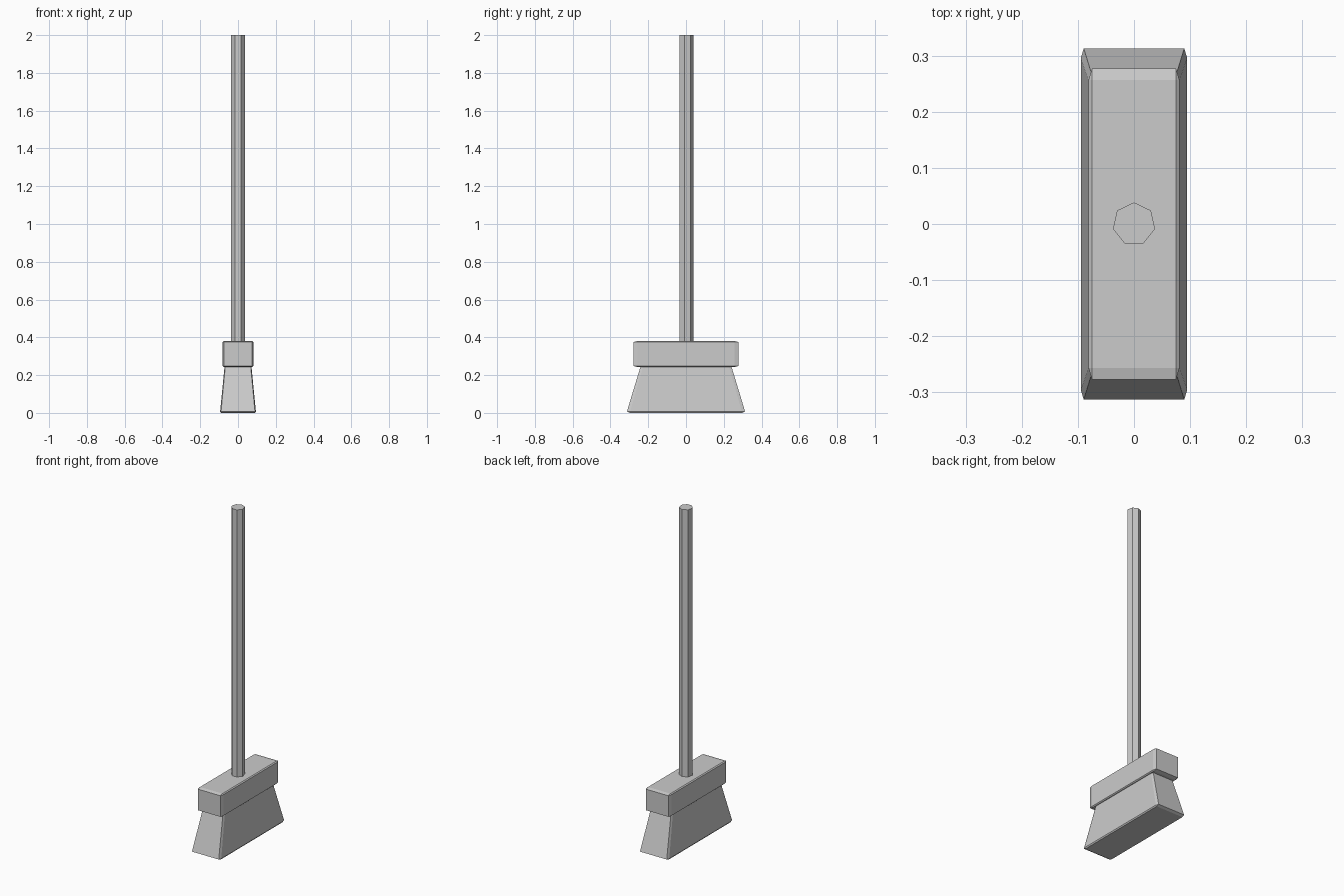
import bpy, bmesh

if "Cube" in bpy.data.objects:
    bpy.data.objects.remove(bpy.data.objects["Cube"])


def finish(bm, name):
    bmesh.ops.recalc_face_normals(bm, faces=bm.faces)
    mesh = bpy.data.meshes.new(name)
    bm.to_mesh(mesh)
    bm.free()
    obj = bpy.data.objects.new(name, mesh)
    bpy.context.collection.objects.link(obj)
    return obj


def chamfered_box(name, hx, hy, z0, z1, bevel, top=(1.0, 1.0)):
    """Chamfer a 2-unit cube, then stretch it and taper its top."""
    bm = bmesh.new()
    bmesh.ops.create_cube(bm, size=2)
    bmesh.ops.bevel(bm, geom=bm.edges[:], offset=bevel, segments=1,
                    profile=0.5, affect='EDGES')
    for v in bm.verts:
        t = (v.co.z + 1) / 2
        v.co.x *= hx * (1 + (top[0] - 1) * t)
        v.co.y *= hy * (1 + (top[1] - 1) * t)
        v.co.z = z0 + (z1 - z0) * t
    return finish(bm, name)


# Bristles flare out towards the floor
chamfered_box("bristles", 0.0955, 0.315, 0.0, 0.255, 0.055, top=(0.735, 0.755))

# Block holding the bristles
chamfered_box("head_block", 0.081, 0.277, 0.243, 0.381, 0.075)

# Seven-sided handle, set slightly into the block
Z_LOW, Z_HIGH = 0.365, 2.0
bm = bmesh.new()
bmesh.ops.create_cone(bm, cap_ends=True, segments=7, radius1=0.0385,
                      radius2=0.0385, depth=Z_HIGH - Z_LOW)
bmesh.ops.translate(bm, verts=bm.verts[:], vec=(0, 0, (Z_LOW + Z_HIGH) / 2))
finish(bm, "handle")
